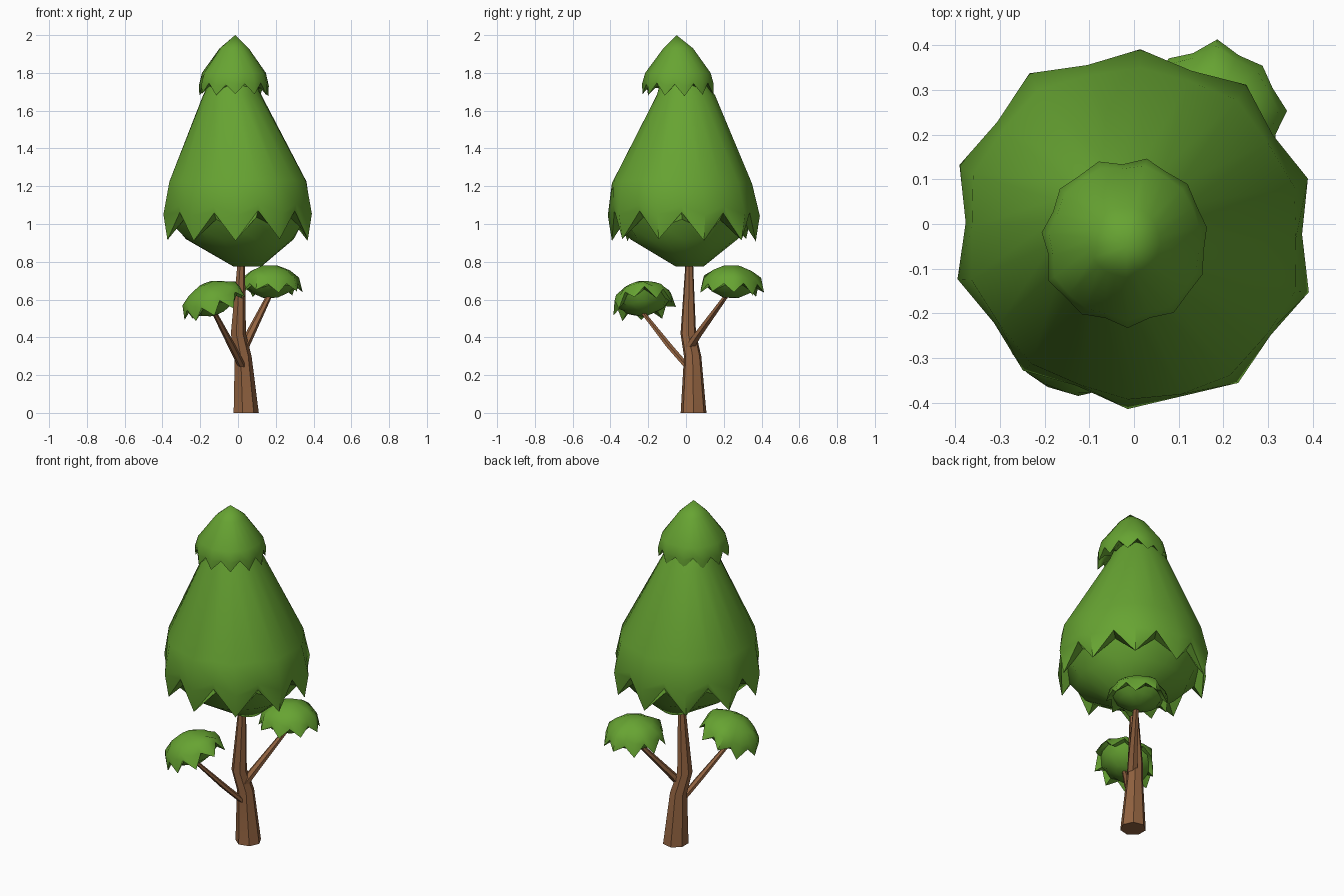
import bpy, bmesh, math, random
from mathutils import Vector

if "Cube" in bpy.data.objects:
    bpy.data.objects.remove(bpy.data.objects["Cube"])

random.seed(4)


def material(name, rgb):
    m = bpy.data.materials.new(name)
    m.diffuse_color = (*rgb, 1)
    m.use_nodes = True
    m.node_tree.nodes["Principled BSDF"].inputs["Base Color"].default_value = m.diffuse_color
    return m


GREEN = material("leaf green", (0.135, 0.37, 0.032))
BROWN = material("bark brown", (0.29, 0.125, 0.052))


def loft(name, rings, mat, angle):
    """Skin a stack of equal-length point rings and cap both ends."""
    bm = bmesh.new()
    rows = [[bm.verts.new(p) for p in ring] for ring in rings]
    n = len(rows[0])
    for a, b in zip(rows, rows[1:]):
        for i in range(n):
            j = (i + 1) % n
            bm.faces.new((a[i], a[j], b[j], b[i]))
    bm.faces.new(rows[0])
    bm.faces.new(rows[-1])
    bmesh.ops.remove_doubles(bm, verts=bm.verts, dist=0.0005)
    bmesh.ops.recalc_face_normals(bm, faces=bm.faces)
    me = bpy.data.meshes.new(name)
    bm.to_mesh(me)
    bm.free()
    me.materials.append(mat)
    ob = bpy.data.objects.new(name, me)
    bpy.context.collection.objects.link(ob)
    bpy.ops.object.select_all(action='DESELECT')
    ob.select_set(True)
    bpy.context.view_layer.objects.active = ob
    bpy.ops.object.shade_smooth_by_angle(angle=math.radians(angle))
    return ob


def limb(name, stations, sides):
    """Tapered bark tube through (x, y, z, radius) stations."""
    rings = [[(x + r * math.cos(2 * math.pi * i / sides),
               y + r * math.sin(2 * math.pi * i / sides), z)
              for i in range(sides)] for x, y, z, r in stations]
    return loft(name, rings, BROWN, 40)


def foliage(name, rows, teeth, start, jitter, origin=(0, 0, 0), up=(0, 0, 1)):
    """Leaf skirt; rows are (z, tip radius, notch radius, notch lift, dx, dy)."""
    rot = Vector((0, 0, 1)).rotation_difference(Vector(up))
    n = teeth * 2
    wobble = [random.uniform(-1, 1) * jitter for _ in range(n)]
    rings = []
    for z, rt, rn, lift, dx, dy in rows:
        ring = []
        for i in range(n):
            a = math.radians(start) + math.pi * i / teeth
            notch = i % 2
            r = (rn if notch else rt) * (1 + wobble[i])
            h = z + lift * notch + (wobble[i] * 0.3 if lift else 0)
            p = Vector((dx + r * math.cos(a), dy + r * math.sin(a), h))
            ring.append(rot @ p + Vector(origin))
        rings.append(ring)
    return loft(name, rings, GREEN, 50)


# Trunk and two branches
limb("trunk", [(0.04, 0.04, 0, 0.07), (0.025, 0.035, 0.30, 0.047),
               (0.0, 0.012, 0.42, 0.042), (0.018, 0.018, 0.84, 0.018)], 7)
limb("left_branch", [(0.03, 0.02, 0.23, 0.022), (-0.03, -0.085, 0.35, 0.022),
                     (-0.13, -0.235, 0.54, 0.014)], 6)
limb("right_branch", [(0.03, 0.02, 0.35, 0.03), (0.06, 0.06, 0.41, 0.027),
                      (0.18, 0.235, 0.65, 0.015)], 6)

# Main crown: long cone, toothed hem, rounded underside
foliage("main_crown", [
    (1.80, 0.10, 0.10, 0, -0.03, -0.02),
    (1.68, 0.158, 0.158, 0, -0.03, 0.0),
    (1.22, 0.378, 0.368, 0.01, 0, -0.02),
    (1.05, 0.410, 0.382, 0.05, 0, -0.01),
    (0.915, 0.388, 0.376, 0.15, 0, -0.01),
    (0.98, 0.345, 0.345, 0.05, 0, -0.01),
    (0.92, 0.29, 0.29, 0, 0.01, -0.01),
    (0.775, 0.075, 0.075, 0, 0.05, 0.02)], 10, 16, 0.025)

# Top cap with its own toothed hem
foliage("top_cap", [
    (2.0, 0, 0, 0, 0.005, -0.01),
    (1.93, 0.078, 0.078, 0, 0, 0),
    (1.80, 0.172, 0.168, 0, 0, 0),
    (1.735, 0.188, 0.178, 0.02, 0, 0),
    (1.68, 0.186, 0.178, 0.06, 0, 0),
    (1.72, 0.15, 0.15, 0.02, 0, 0),
    (1.72, 0.10, 0.10, 0.02, 0, 0)], 11, 10, 0.03, (-0.02, -0.04, 0))

# Small tufts at the branch ends
TUFT = [(0.085, 0.04, 0.04, 0, 0, 0),
        (0.058, 0.105, 0.10, 0, 0, 0),
        (0.015, 0.153, 0.143, 0.01, 0, 0),
        (-0.062, 0.17, 0.155, 0.055, 0, 0),
        (-0.03, 0.135, 0.135, 0.015, 0, 0),
        (-0.055, 0.105, 0.105, 0, 0, 0),
        (-0.085, 0.04, 0.04, 0, 0, 0)]
foliage("right_tuft", TUFT, 9, 5, 0.05, (0.17, 0.24, 0.695), (-0.02, 0.03, 1))
foliage("left_tuft", TUFT, 9, 25, 0.05, (-0.14, -0.23, 0.605), (-0.38, -0.12, 1))
